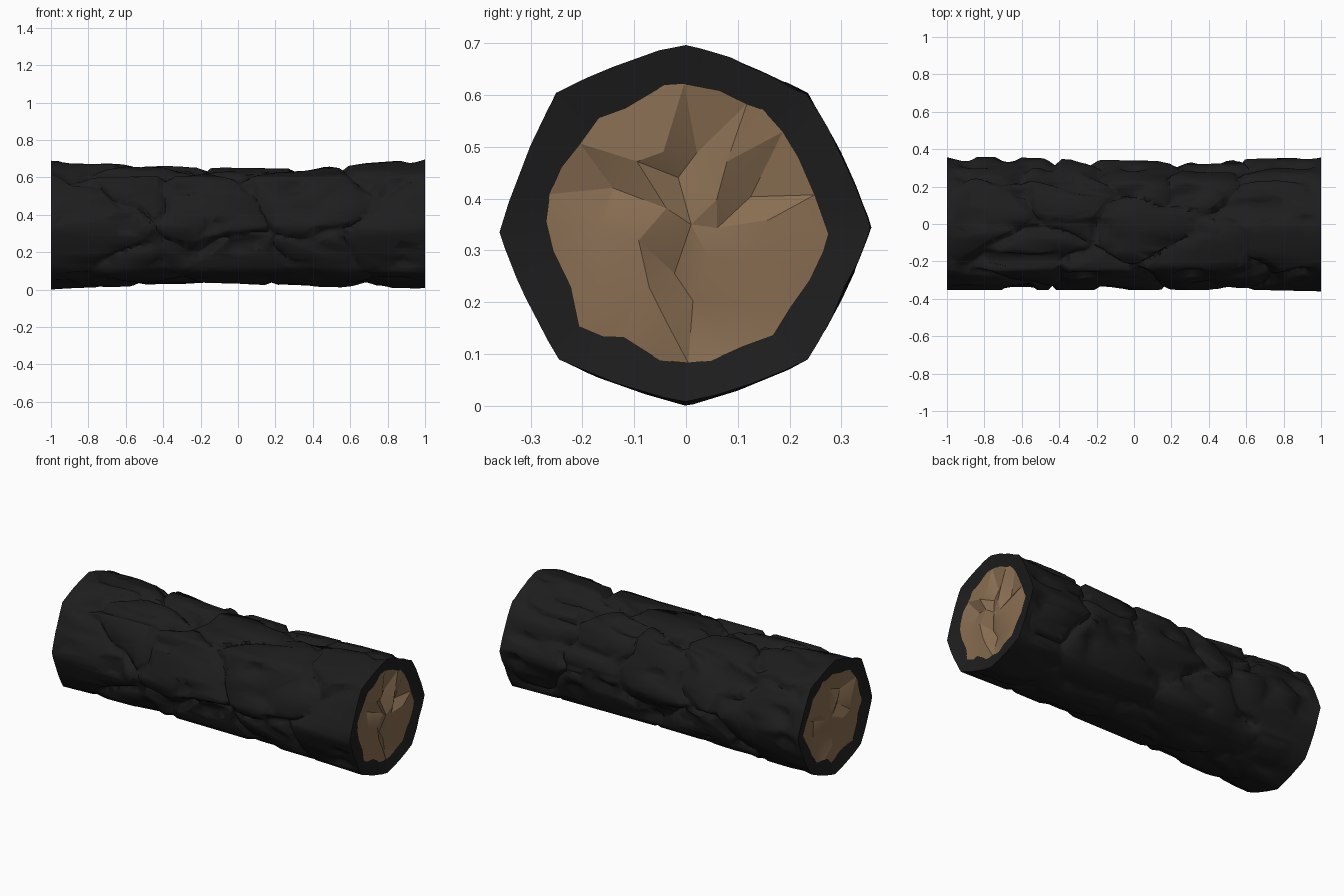
import bpy, bmesh, math, random
from mathutils import Vector, noise

if "Cube" in bpy.data.objects:
    bpy.data.objects.remove(bpy.data.objects["Cube"])

random.seed(11)


def make_mat(name, rgb):
    m = bpy.data.materials.new(name)
    m.diffuse_color = (*rgb, 1)
    m.use_nodes = True
    m.node_tree.nodes["Principled BSDF"].inputs["Base Color"].default_value = m.diffuse_color
    return m


BARK = make_mat("charred black", (0.0125, 0.0125, 0.0125))
WOOD = make_mat("bare brown wood", (0.25, 0.155, 0.085))
CZ = 0.35

# Octagon corners (y, z), counter-clockwise from the right-hand corner
CORNERS = [(0.357, 0.345), (0.235, 0.605), (0, 0.70), (-0.25, 0.605),
           (-0.36, 0.335), (-0.245, 0.09), (0, 0.0), (0.235, 0.09)]
# Scale of each corner at evenly spaced stations along the log
SCALES = [(1.01, 1.0, 0.97, 0.95, 0.94, 0.98, 1.0),
          (1.0, 0.99, 0.97, 0.96, 0.95, 0.98, 1.0),
          (0.97, 0.94, 0.90, 0.86, 0.85, 0.93, 1.0),
          (1.0, 0.99, 0.98, 0.97, 0.96, 0.98, 1.0),
          (0.98, 0.98, 0.98, 0.98, 0.98, 0.98, 1.0),
          (1.0, 0.99, 0.97, 0.97, 0.97, 0.98, 1.0),
          (1.0, 0.96, 0.92, 0.91, 0.95, 0.97, 0.98),
          (1.0, 0.99, 0.97, 0.96, 0.97, 0.98, 1.0)]
SEG, NX = 16, 170
NT = SEG * 8


def corner(k, x):
    k %= 8
    f = min((x + 1) / 2 * 6, 5.999)
    i = int(f)
    s = SCALES[k][i] * (1 - f + i) + SCALES[k][i + 1] * (f - i)
    return Vector((0, CORNERS[k][0] * s, (CORNERS[k][1] - CZ) * s))


def profile(j, x):
    """Octagon with slightly bulging sides."""
    k, f = divmod(j / SEG, 1)
    v = corner(int(k), x).lerp(corner(int(k) + 1, x), f)
    return v * (1 + 0.024 * 4 * f * (1 - f))


# Bark plates: scattered sites on the unrolled cylinder
LOOP = 2.2
sites = []
for a in range(5):
    for b in range(4):
        sites.append((-0.85 + a * 0.42 + random.uniform(-0.17, 0.17),
                      ((b + 0.5 * (a % 2) + random.uniform(-0.35, 0.35)) / 4 * LOOP) % LOOP))


def relief(x, u):
    """Depth of the cracks and chips at a point of the bark."""
    ang = u / LOOP * 2 * math.pi
    p = Vector((x * 3, math.cos(ang) * 1.2, math.sin(ang) * 1.2))
    wx = x + 0.1 * noise.noise(p * 1.6)
    wu = u + 0.1 * noise.noise(p * 1.6 + Vector((9, 4, 2)))
    near = sorted(math.hypot((wx - sx) * 0.9, (wu - su + LOOP / 2) % LOOP - LOOP / 2)
                  for sx, su in sites)
    d = (near[1] - near[0]) / 2
    width = 0.02 + 0.045 * max(0, noise.noise(p * 1.3 + Vector((3, 3, 3))) + 0.25)
    crack = max(0, 1 - d / width) * (0.022 + width * 0.4)
    # angular chips
    q = Vector((x * 2.6, math.cos(ang) * 1.9, math.sin(ang) * 1.9))
    chip = min(0.03, max(0, abs(noise.noise(q * 1.3)) - 0.3) * 0.16)
    low = 0.4 if math.sin(ang) < -0.6 else 1.0
    edge = min(1, (1 - abs(x)) / 0.12 + 0.12)
    return (crack + chip) * low * edge


def finish(bm, name, mat, angle, ratio=None):
    bmesh.ops.recalc_face_normals(bm, faces=bm.faces)
    me = bpy.data.meshes.new(name)
    bm.to_mesh(me)
    bm.free()
    me.materials.append(mat)
    ob = bpy.data.objects.new(name, me)
    bpy.context.collection.objects.link(ob)
    bpy.ops.object.select_all(action='DESELECT')
    ob.select_set(True)
    bpy.context.view_layer.objects.active = ob
    if ratio:
        ob.modifiers.new("angular facets", 'DECIMATE').ratio = ratio
        bpy.ops.object.modifier_apply(modifier="angular facets")
    bpy.ops.object.shade_smooth_by_angle(angle=math.radians(angle))
    return ob


# Charred bark shell with a narrow turned-in rim, reduced to angular facets
bm = bmesh.new()
rings = []


def add_ring(x, scale, carved):
    ring = []
    for j in range(NT):
        v = profile(j, x) * scale
        if carved:
            v *= 1 - relief(x, j / NT * LOOP) / v.length
        ring.append(bm.verts.new((x, v.y, v.z + CZ)))
    rings.append(ring)


add_ring(-0.975, 0.70, False)
for i in range(NX + 1):
    add_ring(-1 + 2 * i / NX, 1, True)
add_ring(0.975, 0.70, False)
for r0, r1 in zip(rings, rings[1:]):
    for j in range(NT):
        k = (j + 1) % NT
        bm.faces.new((r0[j], r0[k], r1[k], r1[j]))
low_z = min(v.co.z for v in bm.verts)
for v in bm.verts:
    v.co.z -= low_z
finish(bm, "charred_bark", BARK, 65, 0.13)

# Crumpled wood faces at both ends
for side, name in ((1, "right_wood_end"), (-1, "left_wood_end")):
    bm = bmesh.new()
    loops = []
    for r, n in ((0.22, 7), (0.5, 14), (0.785, 28)):
        loop = []
        for j in range(n):
            t = ((j + random.uniform(-0.3, 0.3)) / n * NT) % NT
            k, f = divmod(t / SEG, 1)
            v = corner(int(k), side).lerp(corner(int(k) + 1, side), f)
            rr = r + random.uniform(-0.08, 0.08) * (1 if r < 0.7 else 0.4)
            if r < 0.7:
                x = random.choice((0.998, 0.995, 0.985, 0.96))
            else:
                x = random.uniform(0.984, 0.99)
            loop.append(bm.verts.new((side * x, v.y * rr, v.z * rr + CZ)))
        loops.append(loop)
    hub = bm.verts.new((side * 0.985, 0.01, CZ))
    n = len(loops[0])
    for j in range(n):
        bm.faces.new((hub, loops[0][j], loops[0][(j + 1) % n]))
    for a, b in zip(loops, loops[1:]):
        n = len(a)
        for j in range(n):
            k = (j + 1) % n
            p, m, q = b[2 * j], b[2 * j + 1], b[(2 * j + 2) % len(b)]
            bm.faces.new((a[j], p, m))
            bm.faces.new((a[j], m, a[k]))
            bm.faces.new((a[k], m, q))
    finish(bm, name, WOOD, 20)
